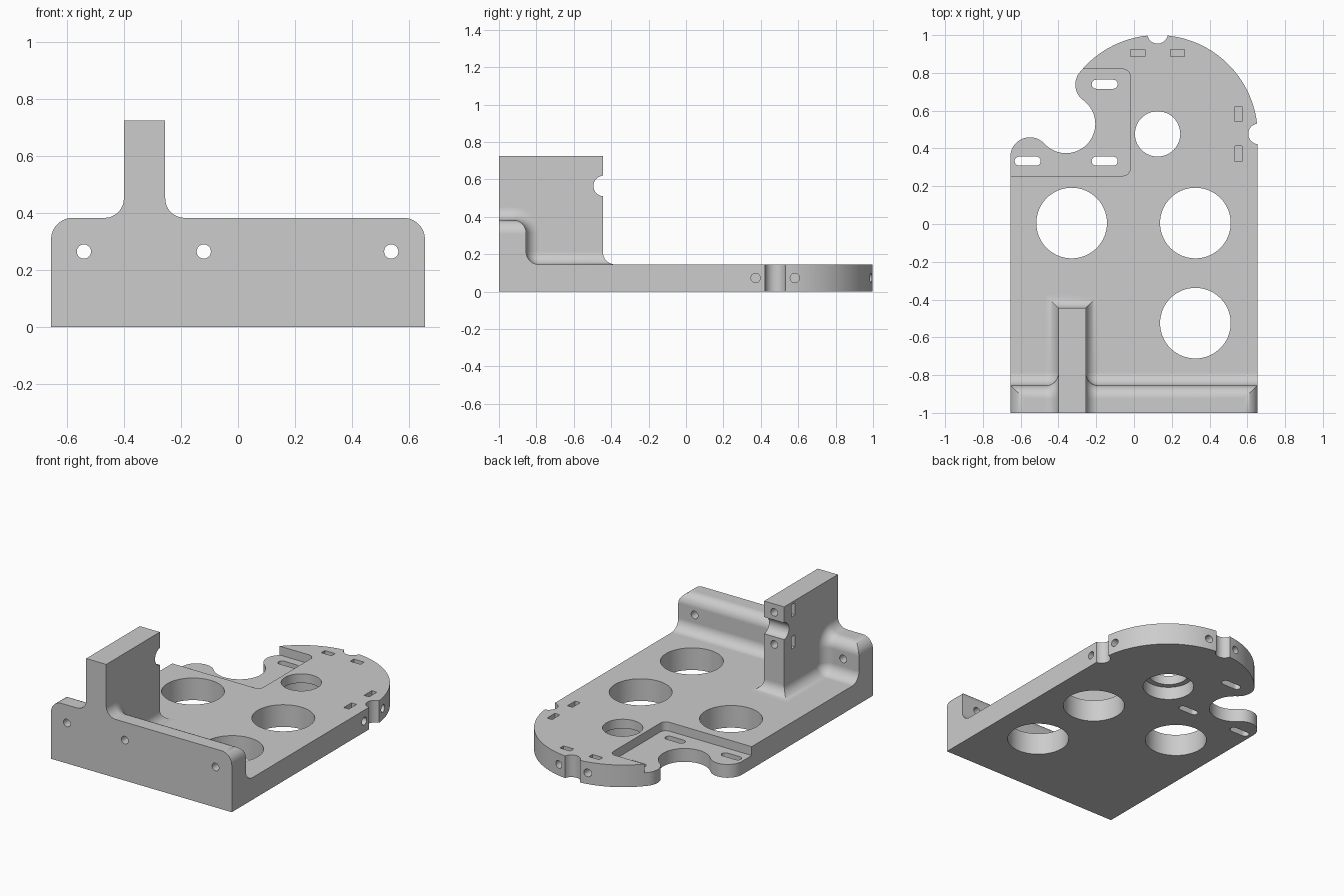
import bpy, bmesh
from math import cos, sin, atan2, pi, hypot

if "Cube" in bpy.data.objects:
    bpy.data.objects.remove(bpy.data.objects["Cube"])

# One grey finish for the whole part
grey = bpy.data.materials.new("plain grey")
grey.use_nodes = True
colour = (0.604, 0.604, 0.604, 1)
grey.diffuse_color = colour
grey.node_tree.nodes["Principled BSDF"].inputs["Base Color"].default_value = colour


def make_object(name, bm):
    bmesh.ops.recalc_face_normals(bm, faces=bm.faces)
    mesh = bpy.data.meshes.new(name)
    bm.to_mesh(mesh)
    bm.free()
    mesh.materials.append(grey)
    obj = bpy.data.objects.new(name, mesh)
    bpy.context.scene.collection.objects.link(obj)
    return obj


def arc(u, v, r, start, end, n=20):
    angles = [start + (end - start) * i / n for i in range(n + 1)]
    return [(u + r * cos(a), v + r * sin(a)) for a in angles]


def prism(name, points, axis, low, high):
    """Extrude a closed profile along one axis."""
    place = {"x": lambda u, v, w: (w, u, v),
             "y": lambda u, v, w: (u, w, v),
             "z": lambda u, v, w: (u, v, w)}[axis]
    clean = []
    for p in points:
        if not clean or hypot(p[0] - clean[-1][0], p[1] - clean[-1][1]) > 0.002:
            clean.append(p)
    bm = bmesh.new()
    a = [bm.verts.new(place(u, v, low)) for u, v in clean]
    b = [bm.verts.new(place(u, v, high)) for u, v in clean]
    bm.faces.new(a)
    bm.faces.new(b)
    for i in range(len(a)):
        j = (i + 1) % len(a)
        bm.faces.new((a[i], a[j], b[j], b[i]))
    return make_object(name, bm)


def circle(u, v, r, n=48):
    return arc(u, v, r, 0, 2 * pi, n)[:-1]


def rect(u, v, w, h):
    return [(u - w / 2, v - h / 2), (u + w / 2, v - h / 2),
            (u + w / 2, v + h / 2), (u - w / 2, v + h / 2)]


def cut(points, axis, low, high):
    cutter = prism("cutter", points, axis, low, high)
    mod = body.modifiers.new("cut", "BOOLEAN")
    mod.operation = "DIFFERENCE"
    mod.solver = "EXACT"
    mod.object = cutter
    bpy.context.view_layer.objects.active = body
    bpy.ops.object.modifier_apply(modifier=mod.name)
    bpy.data.objects.remove(cutter)


TOP, RIM, POST_TOP, SIDE = 0.145, 0.383, 0.725, 0.655
POST_L, POST_R, POST_BACK = -0.40, -0.255, -0.445
FILLET = 0.07

# Plan outline: rounded end, two lobes and the scoop between them
bx, by = 0.125, 0.47
ux, uy = -0.208, 0.738
sx, sy = -0.36, 0.53
lx, ly = -0.551, 0.355
a1 = atan2(uy - by, ux - bx)
a2 = atan2(uy - sy, ux - sx)
a3 = atan2(ly - sy, lx - sx)
outline = [(-SIDE, -1), (SIDE, -1)]
outline += arc(bx, by, SIDE - bx, 0, a1, 56)
outline += arc(ux, uy, 0.1026, a1, a2 + pi)
outline += arc(sx, sy, 0.155, a2, a3, 36)
outline += arc(lx, ly, 0.104, a3 + pi, pi)
body = prism("bracket", outline, "z", 0, POST_TOP)

# Clear the space behind the post down to the plate
cut([(-0.8, POST_BACK), (0.8, POST_BACK), (0.8, 1.2), (-0.8, 1.2)], "z", TOP, 1)

# Profile over wall and plate, with the outward normal at each point
wall_y = -0.855
cy, cz = wall_y - FILLET, RIM - FILLET
ky, kz = wall_y + FILLET, TOP + FILLET
path = [(y, z, (y - cy) / FILLET, (z - cz) / FILLET)
        for y, z in arc(cy, cz, FILLET, pi / 2, 0, 12)]
path += [(y, z, (ky - y) / FILLET, (kz - z) / FILLET)
         for y, z in arc(ky, kz, FILLET, pi, 1.5 * pi, 12)]

# Clear the space either side of the post, leaving the low wall
space = [(-1.2, RIM)] + [(y, z) for y, z, ny, nz in path]
space += [(POST_BACK + 0.1, TOP), (POST_BACK + 0.1, 1), (-1.2, 1)]
cut(space, "x", -0.8, POST_L)
cut(space, "x", POST_R, 0.8)

# Rounded upper corners of the front wall
for s in (-1, 1):
    corner = arc(SIDE - 0.075, RIM - 0.075, 0.075, 0, pi / 2, 14)
    corner += [(SIDE - 0.075, 0.5), (0.8, 0.5), (0.8, RIM - 0.075)]
    cut([(s * x, z) for x, z in corner], "y", -1.2, -0.75)

# Recessed pad and its slots
pocket = [(-0.8, 0.255)] + arc(-0.06, 0.295, 0.04, -pi / 2, 0, 8)
pocket += arc(-0.06, 0.78, 0.04, 0, pi / 2, 8) + [(-0.8, 0.82)]
cut(pocket, "z", 0.087, 0.3)
for x, y in ((-0.155, 0.74), (-0.155, 0.333), (-0.563, 0.333)):
    slot = arc(x + 0.045, y, 0.024, -pi / 2, pi / 2, 12)
    slot += arc(x - 0.045, y, 0.024, pi / 2, 1.5 * pi, 12)
    cut(slot, "z", -0.1, 0.3)

# Large openings, and the small one with a counterbore underneath
for x, y in ((-0.33, 0.005), (0.325, 0.005), (0.325, -0.525)):
    cut(circle(x, y, 0.187, 64), "z", -0.1, 0.3)
cut(circle(bx, 0.477, 0.12), "z", -0.1, 0.3)
cut(circle(bx, 0.477, 0.155), "z", -0.1, 0.085)

# Half-round notches in the rim and the post
cut(circle(bx, 1.01, 0.055), "z", -0.1, 0.3)
cut(circle(0.66, 0.477, 0.055), "z", -0.1, 0.3)
cut(circle(POST_BACK + 0.005, 0.565, 0.055), "x", -0.6, -0.1)

# Nut pockets with bolt holes either side of each notch
for s in (-1, 1):
    x, y, z = bx + s * 0.105, 0.477 + s * 0.105, 0.565 + s * 0.105
    cut(rect(x, 0.905, 0.075, 0.037), "z", 0.035, 0.3)
    cut(circle(x, 0.073, 0.025, 24), "y", 0.83, 1.1)
    cut(rect(0.553, y, 0.037, 0.08), "z", 0.035, 0.3)
    cut(circle(y, 0.073, 0.025, 24), "x", 0.48, 0.8)
    cut(rect(-0.54, z, 0.037, 0.08), "x", -0.6, -0.29)
    cut(circle((POST_L + POST_R) / 2, z, 0.025, 24), "y", -0.61, -0.3)

# Bolt holes through the front wall
for x in (-0.54, -0.12, 0.537):
    cut(circle(x, 0.265, 0.025, 24), "y", -1.2, -0.7)

# Fillet swept around the foot of the post, mitred at its back corners
r = 0.068
section = arc(r, r, r, 1.5 * pi, pi, 12) + [(-0.004, r), (-0.004, -0.004), (r, -0.004)]
path.insert(0, (-1, RIM, 0, 1))


def side_rings(x, sign):
    rings = [[(x + sign * d, y + ny * o, z + nz * o) for d, o in section]
             for y, z, ny, nz in path]
    rings.append([(x + sign * d, POST_BACK + d, TOP + o) for d, o in section])
    return rings


rings = side_rings(POST_L, -1) + side_rings(POST_R, 1)[::-1]
bm = bmesh.new()
loops = [[bm.verts.new(p) for p in ring] for ring in rings]
for a, b in zip(loops, loops[1:]):
    for i in range(len(a)):
        j = (i + 1) % len(a)
        bm.faces.new((a[i], a[j], b[j], b[i]))
bm.faces.new(loops[0])
bm.faces.new(loops[-1])
post_fillet = make_object("post_fillet", bm)

# Smooth rounds, crisp edges, flat faces kept flat
bpy.ops.object.select_all(action="DESELECT")
for obj in (body, post_fillet):
    obj.select_set(True)
    bpy.context.view_layer.objects.active = obj
bpy.ops.object.shade_smooth_by_angle(angle=pi / 6)
for obj in (body, post_fillet):
    flat = obj.modifiers.new("face_weighted", "WEIGHTED_NORMAL")
    flat.weight = 100
    flat.keep_sharp = True
